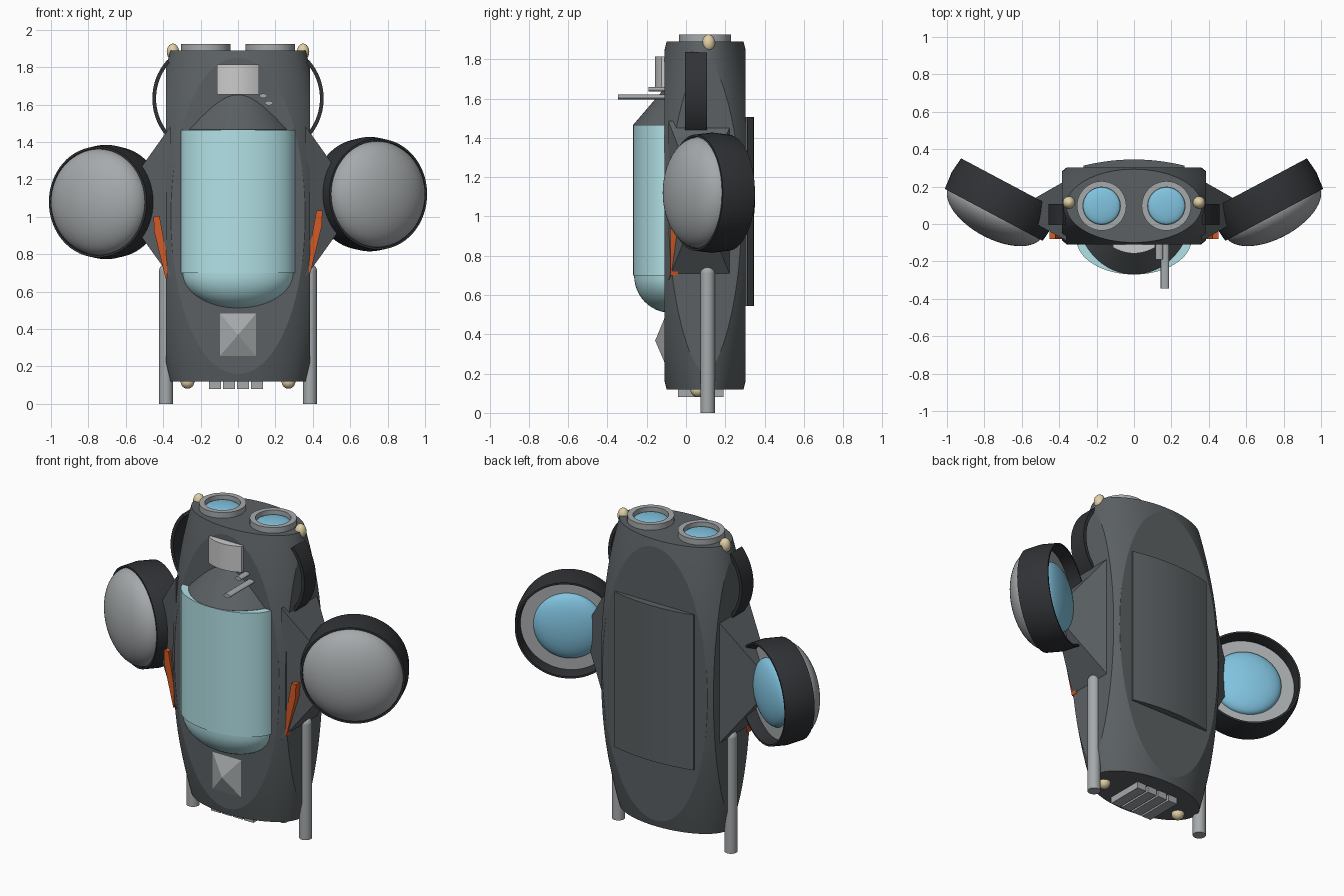
import bpy, bmesh, math
from mathutils import Matrix, Vector

cube = bpy.data.objects.get("Cube")
if cube:
    bpy.data.objects.remove(cube, do_unlink=True)


def material(name, r, g, b):
    m = bpy.data.materials.new(name)
    m.use_nodes = True
    m.diffuse_color = (r, g, b, 1)
    m.node_tree.nodes["Principled BSDF"].inputs["Base Color"].default_value = (r, g, b, 1)
    return m


HULL = material("hull_grey", .105, .118, .125)
BLACK = material("dark_rubber", .03, .032, .036)
METAL = material("mid_grey", .38, .4, .41)
LIGHT = material("light_grey", .75, .77, .77)
CANOPY = material("pale_cyan", .45, .76, .8)
GLOW = material("engine_blue", .22, .55, .75)
GOLD = material("lamp_cream", .75, .63, .38)
ORANGE = material("orange", .65, .1, .02)


def finish(name, bm, mat, matrix=None, angle=30):
    bmesh.ops.remove_doubles(bm, verts=bm.verts, dist=1e-5)
    if matrix:
        bm.transform(matrix)
    bmesh.ops.recalc_face_normals(bm, faces=bm.faces)
    mesh = bpy.data.meshes.new(name)
    bm.to_mesh(mesh)
    bm.free()
    mesh.materials.append(mat)
    ob = bpy.data.objects.new(name, mesh)
    bpy.context.collection.objects.link(ob)
    bpy.ops.object.select_all(action='DESELECT')
    ob.select_set(True)
    bpy.context.view_layer.objects.active = ob
    bpy.ops.object.shade_smooth_by_angle(angle=math.radians(angle))
    return ob


def spin(profile, steps=48):
    """Spin an (r, z) profile around z."""
    bm = bmesh.new()
    vs = [bm.verts.new((r, 0, z)) for r, z in profile]
    es = [bm.edges.new(pair) for pair in zip(vs, vs[1:])]
    bmesh.ops.spin(bm, geom=vs + es, axis=(0, 0, 1), cent=(0, 0, 0),
                   angle=math.tau, steps=steps, use_duplicate=False)
    return bm


def lathe(name, profile, mat, matrix=None, steps=48):
    return finish(name, spin(profile, steps), mat, matrix)


def prism(name, points, depth, mat):
    """Extrude a closed loop of 3D points along a vector."""
    bm = bmesh.new()
    face = bm.faces.new([bm.verts.new(p) for p in points])
    new = bmesh.ops.extrude_face_region(bm, geom=[face], use_keep_orig=True)["geom"]
    bmesh.ops.translate(bm, vec=depth, verts=[v for v in new if isinstance(v, bmesh.types.BMVert)])
    return finish(name, bm, mat)


def pyramid(name, base, tip, mat):
    bm = bmesh.new()
    ring = [bm.verts.new(p) for p in base]
    top = bm.verts.new(tip)
    bm.faces.new(ring)
    for i in range(4):
        bm.faces.new((ring[i], ring[(i + 1) % 4], top))
    return finish(name, bm, mat)


def rod(name, start, end, radius, mat):
    a, b = Vector(start), Vector(end)
    place = Matrix.Translation(a) @ (b - a).to_track_quat('Z', 'Y').to_matrix().to_4x4()
    length = (b - a).length
    return lathe(name, [(0, 0), (radius, 0), (radius, length), (0, length)], mat, place, 24)


def dome(radius, height, base=0, n=12):
    """Profile points of a half ellipsoid, rim first."""
    return [(radius * math.cos(i / n * math.pi / 2), base + height * math.sin(i / n * math.pi / 2))
            for i in range(n + 1)]


def ball(name, centre, radii, mat):
    bm = bmesh.new()
    bmesh.ops.create_uvsphere(bm, u_segments=24, v_segments=16, radius=1)
    return finish(name, bm, mat, Matrix.Translation(centre) @ Matrix.Diagonal((*radii, 1)))


def bowed_panel(name, half, edge, crown, inner, z0, z1, mat):
    arc = [(half * t / 8, crown + (edge - crown) * (t / 8) ** 2, z0) for t in range(-8, 9)]
    prism(name, arc + [(half, inner, z0), (-half, inner, z0)], (0, 0, z1 - z0), mat)


def plane_off(bm, point, normal):
    """Cut away everything beyond a plane and cap the opening."""
    cut = bmesh.ops.bisect_plane(bm, geom=bm.verts[:] + bm.edges[:] + bm.faces[:], clear_outer=True,
                                 plane_co=point, plane_no=normal)
    rim = [g for g in cut["geom_cut"] if isinstance(g, bmesh.types.BMEdge)]
    bmesh.ops.contextual_create(bm, geom=rim)


# Hull: bulging elliptical barrel planed flat on four sides
bm = bmesh.new()
SEG, ROWS, MID = 96, 28, .097
rings = []
for i in range(ROWS + 1):
    t = 2 * i / ROWS - 1
    bulge = 1 - t * t
    a, b = .362 + .118 * bulge, .196 + .114 * bulge
    rings.append([bm.verts.new((a * math.cos(k * math.tau / SEG), MID + b * math.sin(k * math.tau / SEG),
                                1.005 + .885 * t)) for k in range(SEG)])
for low, high in zip(rings, rings[1:]):
    for k in range(SEG):
        n = (k + 1) % SEG
        bm.faces.new((low[k], low[n], high[n], high[k]))
bm.faces.new(rings[0])
bm.faces.new(rings[-1])
for normal, reach in (((1, 0, 0), .385), ((-1, 0, 0), .385), ((0, 1, 0), .206), ((0, -1, 0), .206)):
    plane_off(bm, Vector((0, MID, 0)) + Vector(normal) * reach, normal)
finish("hull", bm, HULL, angle=12)

# Canopy with rounded lower end and a sloped fairing on top
lower = [(r, z) for r, z in reversed(dome(.97, -.19, .70))]
lathe("canopy", lower + [(1, .70), (1, 1.465), (0, 1.465)], CANOPY,
      Matrix.Translation((0, -.08, 0)) @ Matrix.Diagonal((.308, .19, 1, 1)), 64)
bm = spin([(0, 1.45), (1, 1.45), (1, 1.466), (0, 1.855)], 64)
bm.transform(Matrix.Translation((0, .065, 0)) @ Matrix.Diagonal((.305, .334, 1, 1)))
bmesh.ops.remove_doubles(bm, verts=bm.verts, dist=1e-5)
plane_off(bm, (0, -.09, 0), (0, 1, 0))
finish("canopy_fairing", bm, HULL)

# Front and back panels
bowed_panel("front_plate", .113, -.125, -.157, -.08, 1.655, 1.815, LIGHT)
bowed_panel("back_panel", .27, .312, .345, .27, .545, 1.505, HULL)
pyramid("pyramid_hatch", [(x, -.1, z) for x, z in ((-.115, .235), (.115, .235), (.115, .505), (-.115, .505))],
        (0, -.157, .368), METAL)

# Probe rods beside the canopy
for name, x, z, y, w in (("short_probe", .135, 1.647, -.19, .02), ("long_probe", .165, 1.608, -.345, .022)):
    probe = rod(name, (0, 0, 0), (0, y, 0), 1, METAL)
    probe.scale = (w, 1, .012)
    probe.location = (x, 0, z)

# Vent slats underneath
for i in range(4):
    x = -.155 + .075 * i
    prism(f"vent_slat_{i + 1}", [(x, -.04, .08), (x + .063, -.04, .08), (x + .063, .19, .08), (x, .19, .08)],
          (0, 0, .06), METAL)

# Paired parts on the body
for side, s in (("left", 1), ("right", -1)):
    rod(f"{side}_leg", (s * .385, .11, 0), (s * .385, .11, .71), .037, METAL)
    ball(f"{side}_leg_cap", (s * .385, .11, .71), (.037, .037, .037), METAL)
    ball(f"{side}_top_lamp", (s * .348, .115, 1.882), (.033, .033, .044), GOLD)
    ball(f"{side}_bottom_lamp", (s * .27, .06, .118), (.037, .037, .037), GOLD)

    # Top nozzle ring with a glowing core
    spot = Matrix.Translation((s * .173, .097, 0))
    lathe(f"{side}_nozzle", [(.132, 1.85), (.132, 1.925), (.1, 1.925), (.1, 1.892), (0, 1.892)], METAL, spot)
    lathe(f"{side}_nozzle_core", dome(.099, .022, 1.893), GLOW, spot)

    # Curved handle
    outer, inner = [], []
    for i in range(21):
        t = math.radians(-42 + 84 * i / 20)
        for loop, r in ((outer, .308), (inner, .288)):
            loop.append((s * (.15 + r * math.cos(t)), -.005, 1.632 + r * math.sin(t)))
    prism(f"{side}_handle", outer + inner[::-1], (0, .112, 0), BLACK)

    # Pylon carrying the pod, with a bright fin on its front
    pyramid(f"{side}_pylon",
            [(s * .36, y, z) for y, z in ((-.09, .675), (.235, .675), (.235, 1.485), (-.09, 1.485))],
            (s * .65, .07, 1.08), HULL)
    fin = ((.38, .70), (.387, .70), (.448, .95), (.452, 1.035), (.42, 1.035), (.38, .82))
    prism(f"{side}_fin", [(s * x, -.08, z + (s - 1) * .015) for x, z in fin], (0, .04, 0), ORANGE)

    # Engine pod: local +z points forward and outward
    angle = math.radians(28)
    axis = Vector((s * math.sin(angle), -math.cos(angle), 0))
    pod = Matrix.Translation((s * .663, .212, 1.1 + s * .021)) @ axis.to_track_quat('Z', 'Y').to_matrix().to_4x4()
    lathe(f"{side}_pod_shell", [(.268, .1), (.285, 0), (.296, 0), (.306, .09), (.296, .185),
                                (.285, .185), (.268, .1)], BLACK, pod, 64)
    lathe(f"{side}_pod_nose", [(0, .14), (.284, .14)] + dome(.284, .145, .165, 16), METAL, pod, 64)
    lathe(f"{side}_pod_backplate", [(0, .07), (.274, .07), (.274, .1), (0, .1)], METAL, pod, 64)
    lathe(f"{side}_pod_core", dome(.2, -.068, .069), GLOW, pod)
